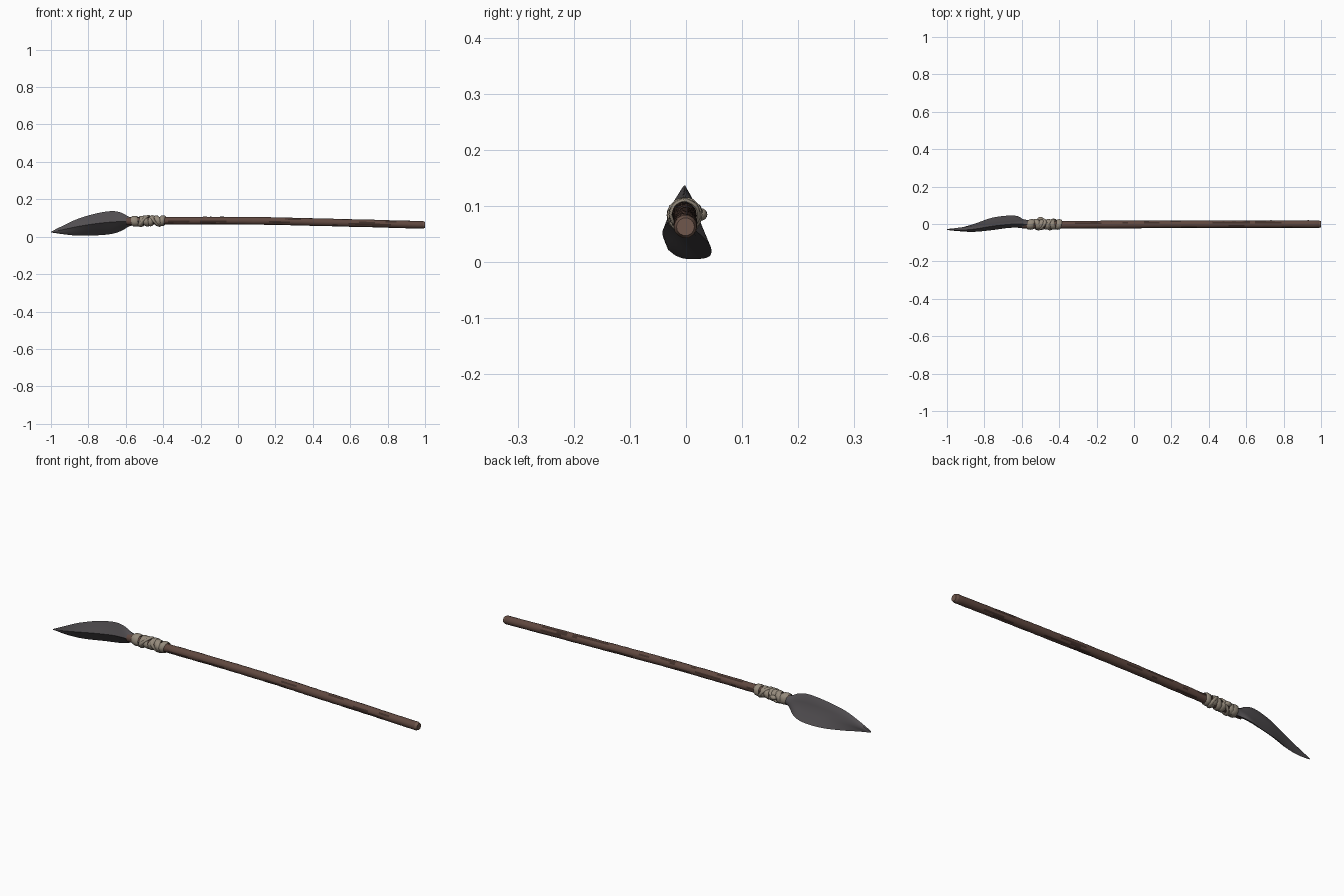
import bpy, math, random

if "Cube" in bpy.data.objects:
    bpy.data.objects.remove(bpy.data.objects["Cube"])
random.seed(4)


def mat(name, rgb):
    m = bpy.data.materials.new(name)
    m.diffuse_color = (*rgb, 1)
    m.use_nodes = True
    m.node_tree.nodes["Principled BSDF"].inputs["Base Color"].default_value = m.diffuse_color
    return m


WOOD = mat("brown wood", (0.115, 0.064, 0.050))
GRAIN = mat("dark wood grain", (0.050, 0.028, 0.022))
END = mat("cut wood end", (0.16, 0.095, 0.072))
STONE = mat("dark grey blade", (0.085, 0.078, 0.084))
CORD = mat("beige binding", (0.30, 0.255, 0.20))


def spline(table, x):
    """Smooth interpolation through rows whose first entry is x."""
    n = len(table)
    i = max(k for k in range(n - 1) if table[k][0] <= x + 1e-9)
    a, b = table[i], table[i + 1]
    p, q = table[max(i - 1, 0)], table[min(i + 2, n - 1)]
    h = b[0] - a[0]
    t = (x - a[0]) / h
    out = []
    for c in range(1, len(a)):
        ma = (b[c] - p[c]) / (b[0] - p[0]) * h
        mb = (q[c] - a[c]) / (q[0] - a[0]) * h
        out.append((2*t**3 - 3*t*t + 1)*a[c] + (t**3 - 2*t*t + t)*ma
                   + (3*t*t - 2*t**3)*b[c] + (t**3 - t*t)*mb)
    return out


def loft(name, rings, mats, pick=None, closed=False, angle=40):
    """Skin a list of equal sized rings into one object."""
    n, m = len(rings[0]), len(rings)
    verts = [v for r in rings for v in r]
    faces, idx = [], []
    for i in range(m if closed else m - 1):
        j = (i + 1) % m
        for k in range(n):
            l = (k + 1) % n
            faces.append((i*n + k, i*n + l, j*n + l, j*n + k))
            idx.append(pick(i, k) if pick else 0)
    if not closed:
        faces += [tuple(range(n))[::-1], tuple((m - 1)*n + k for k in range(n))]
        idx += [len(mats) - 1] * 2
    me = bpy.data.meshes.new(name)
    me.from_pydata(verts, [], faces)
    for mt in mats:
        me.materials.append(mt)
    me.polygons.foreach_set("material_index", idx)
    ob = bpy.data.objects.new(name, me)
    bpy.context.collection.objects.link(ob)
    bpy.ops.object.select_all(action='DESELECT')
    ob.select_set(True)
    bpy.context.view_layer.objects.active = ob
    # consistent outward normals
    bpy.ops.object.mode_set(mode='EDIT')
    bpy.ops.mesh.select_all(action='SELECT')
    bpy.ops.mesh.normals_make_consistent(inside=False)
    bpy.ops.object.mode_set(mode='OBJECT')
    bpy.ops.object.shade_smooth_by_angle(angle=math.radians(angle))
    return ob


# Shaft: slightly bent pole with dark grain streaks
AXIS = [(-0.60, -0.004, 0.082), (-0.3, -0.004, 0.086), (0.1, -0.002, 0.085),
        (0.5, -0.001, 0.076), (1.0, -0.001, 0.063)]
SIDES, STEPS = 14, 56
rings = []
for i in range(STEPS + 1):
    x = -0.60 + 1.588 * i / STEPS
    cy, cz = spline(AXIS, x)
    ring = []
    for k in range(SIDES):
        a = 2 * math.pi * k / SIDES
        r = 0.0205 + random.uniform(-0.0007, 0.0007)
        ring.append((x, cy + r*math.cos(a), cz + r*math.sin(a)))
    rings.append(ring)
cy, cz = spline(AXIS, 1.0)
rings.append([(1.0, cy + 0.016*math.cos(2*math.pi*k/SIDES),
               cz + 0.016*math.sin(2*math.pi*k/SIDES)) for k in range(SIDES)])
streaks = set()
for _ in range(48):
    s, k = random.randrange(STEPS - 6), random.randrange(SIDES)
    streaks |= {(s + d, k) for d in range(random.randint(1, 5))}
loft("shaft", rings, [WOOD, GRAIN, END],
     lambda i, k: 2 if i == STEPS else int((i, k) in streaks))

# Blade: x, top y, top z, bottom y, bottom z, ridge y, ridge z, half thickness
BLADE = [(-1.00, -0.030, 0.027, -0.029, 0.023, -0.030, 0.025, 0.002),
         (-0.94, -0.030, 0.057, -0.025, 0.014, -0.029, 0.037, 0.009),
         (-0.86, -0.025, 0.094, -0.004, 0.006, -0.026, 0.054, 0.016),
         (-0.76, -0.009, 0.124, 0.030, 0.007, -0.013, 0.070, 0.020),
         (-0.67, 0.001, 0.137, 0.042, 0.016, -0.002, 0.079, 0.019),
         (-0.62, 0.003, 0.127, 0.038, 0.033, 0.000, 0.081, 0.020),
         (-0.58, 0.001, 0.106, 0.014, 0.056, -0.001, 0.082, 0.022),
         (-0.53, -0.003, 0.104, -0.003, 0.062, -0.003, 0.083, 0.022)]
rings = []
for i in range(37):
    x = -1 + 0.47 * i / 36
    ty, tz, by, bz, ry, rz, t = spline(BLADE, x)
    full = min(1, max(0, (x + 0.66) / 0.10))      # rounds off toward the socket
    ring = []
    for sgn, (ay, az), (ey, ez) in ((-1, (ty, tz), (by, bz)), (1, (by, bz), (ty, tz))):
        for oy, oz, fs in ((ay, az, (0.0, 0.33, 0.66)), (ey, ez, (1.0, 0.66, 0.33))):
            for f in fs:
                bulge = f ** 1.1 * (1 - full) + math.sin(f*math.pi/2) * full
                y = oy + (ry - oy) * f + sgn * (t * bulge + min(t, 0.003) * (1 - f))
                ring.append((x, y, oz + (rz - oz) * f))
    rings.append(ring)
loft("blade", rings, [STONE], angle=32)


# Binding: flattened cord bands, tilted and overlapping
def band(name, x0, half, radius, tilt_z, tilt_y):
    rings = []
    cy, cz = spline(AXIS, x0)
    for i in range(24):
        a = 2 * math.pi * i / 24
        c, s = math.cos(a), math.sin(a)
        wob = random.uniform(-0.0008, 0.0008)
        ring = []
        for k in range(8):
            b = 2 * math.pi * k / 8
            r = radius + wob + 0.0055 * math.sin(b)
            ring.append((x0 + half*math.cos(b) + tilt_z*s + tilt_y*c,
                         cy + 0.002 + r*c, cz + r*s))
        rings.append(ring)
    loft(name, rings, [CORD], closed=True, angle=60)


for n, (x, half, r, tz, ty) in enumerate((
        (-0.550, 0.018, 0.0235, -0.003, 0.004), (-0.520, 0.014, 0.0240, 0.006, -0.005),
        (-0.491, 0.015, 0.0235, -0.007, 0.004), (-0.462, 0.014, 0.0230, 0.006, 0.005),
        (-0.432, 0.015, 0.0235, -0.006, -0.004), (-0.404, 0.014, 0.0230, 0.003, 0.004),
        (-0.500, 0.009, 0.0265, 0.020, 0.012), (-0.440, 0.009, 0.0260, -0.020, 0.010))):
    band(f"binding_band_{n + 1}", x, half, r, tz, ty)

# Knot on the back of the binding
bpy.ops.mesh.primitive_uv_sphere_add(segments=14, ring_count=8, radius=1,
                                     location=(-0.50, 0.027, 0.085))
knot = bpy.context.object
knot.name = "binding_knot"
knot.scale = (0.017, 0.011, 0.011)
knot.data.materials.append(CORD)
bpy.ops.object.shade_smooth_by_angle(angle=math.radians(60))
